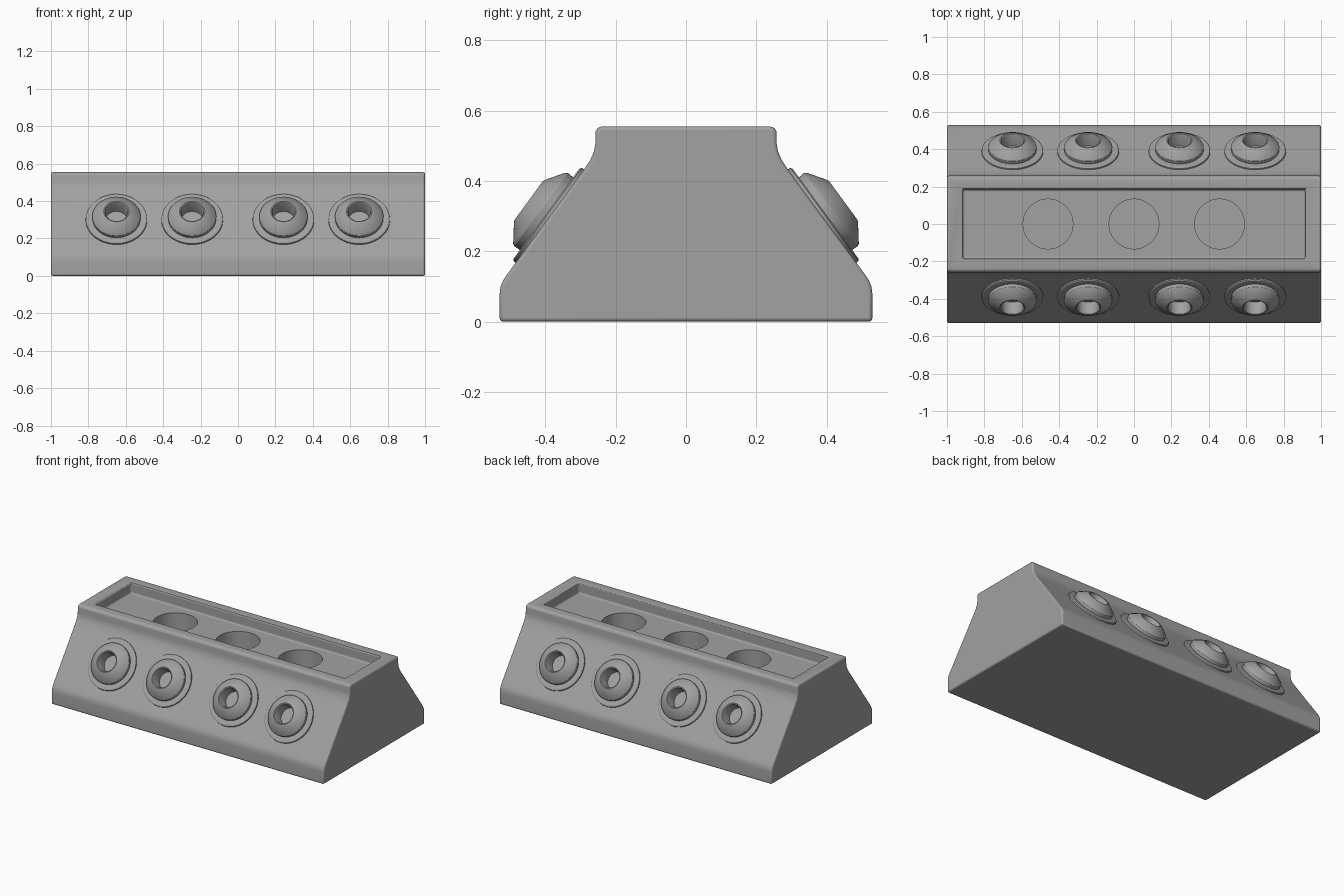
import bpy, bmesh
from math import sin, cos, pi, radians
from mathutils import Matrix, Vector

cube = bpy.data.objects.get("Cube")
if cube:
    bpy.data.objects.remove(cube, do_unlink=True)

grey = bpy.data.materials.new("plain grey")
grey.use_nodes = True
colour = (0.36, 0.36, 0.36, 1)
grey.diffuse_color = colour
grey.node_tree.nodes["Principled BSDF"].inputs["Base Color"].default_value = colour


def finish(bm, name):
    bmesh.ops.recalc_face_normals(bm, faces=bm.faces)
    mesh = bpy.data.meshes.new(name)
    bm.to_mesh(mesh)
    bm.free()
    mesh.materials.append(grey)
    ob = bpy.data.objects.new(name, mesh)
    bpy.context.scene.collection.objects.link(ob)
    return ob


def smooth(ob):
    bpy.ops.object.select_all(action="DESELECT")
    ob.select_set(True)
    bpy.context.view_layer.objects.active = ob
    bpy.ops.object.shade_smooth_by_angle(angle=radians(32))


def cylinder(bm, radius, depth, matrix):
    bmesh.ops.create_cone(bm, cap_ends=True, segments=64, radius1=radius,
                          radius2=radius, depth=depth, matrix=matrix)


def cut(target, bm, name):
    """Subtract a helper shape from the target."""
    cutter = finish(bm, name)
    cutter.hide_render = True
    cutter.hide_set(True)
    mod = target.modifiers.new(name, "BOOLEAN")
    mod.operation = "DIFFERENCE"
    mod.solver = "EXACT"
    mod.object = cutter


def bevel(target, width):
    mod = target.modifiers.new("rounded edges", "BEVEL")
    mod.width = width
    mod.segments = 3
    mod.limit_method = "ANGLE"
    mod.angle_limit = radians(50)


# Body: a mirrored side profile drawn along x
half = [(.53, 0), (.53, .08), (.5275, .099), (.521, .116), (.509, .134),
        (.287, .437), (.272, .46), (.262, .483), (.258, .505)]
half += [(.238 + .02 * cos(i * pi / 8), .535 + .02 * sin(i * pi / 8)) for i in range(5)]
outline = half + [(-y, z) for y, z in reversed(half)]
bm = bmesh.new()
face = bm.faces.new([bm.verts.new((-1, y, z)) for y, z in outline])
side = bmesh.ops.extrude_face_region(bm, geom=[face])
bmesh.ops.translate(bm, vec=(2, 0, 0),
                    verts=[v for v in side["geom"] if isinstance(v, bmesh.types.BMVert)])
body = finish(bm, "body")

# Shallow tray in the top
bm = bmesh.new()
bmesh.ops.create_cube(bm, size=1, matrix=Matrix.Translation((0, 0, .585))
                      @ Matrix.Diagonal((1.83, .37, .2, 1)))
cut(body, bm, "tray_cutter")
bevel(body, .01)

# Three round wells in the tray floor
bm = bmesh.new()
for x in (-.46, 0, .457):
    cylinder(bm, .133, .3, Matrix.Translation((x, 0, .35)))
cut(body, bm, "well_cutter")


# Nozzles on both slopes, each with a flange, cone and blind bore
def placement(x, s):
    normal = Vector((0, s * .807, .591))
    return Matrix.Translation((x, s * .387, .3)) @ normal.to_track_quat("Z", "Y").to_matrix().to_4x4()


places = [("front" if s < 0 else "back", placement(x, s))
          for s in (-1, 1) for x in (-.65, -.245, .243, .648)]

bm = bmesh.new()
for _, m in places:
    cylinder(bm, .1, .2, m @ Matrix.Translation((0, 0, .04)))
cut(body, bm, "bore_cutter")
smooth(body)

lathe = [(0, -.05), (.058, -.05), (.058, .066), (.062, .073), (.068, .075), (.075, .072),
         (.125, .038), (.129, .031), (.128, .012), (.158, .012), (.164, .008), (.165, -.004)]
for i, (label, m) in enumerate(places):
    bm = bmesh.new()
    verts = [bm.verts.new((r, 0, z)) for r, z in lathe]
    edges = [bm.edges.new(pair) for pair in zip(verts, verts[1:])]
    bmesh.ops.spin(bm, geom=verts + edges, cent=(0, 0, 0), axis=(0, 0, 1),
                   angle=2 * pi, steps=64)
    bmesh.ops.remove_doubles(bm, verts=bm.verts, dist=1e-4)
    # Close the hidden underside so that face directions are certain
    bmesh.ops.holes_fill(bm, edges=[e for e in bm.edges if e.is_boundary], sides=0)
    nozzle = finish(bm, f"{label}_nozzle_{i % 4 + 1}")
    nozzle.matrix_world = m
    smooth(nozzle)
